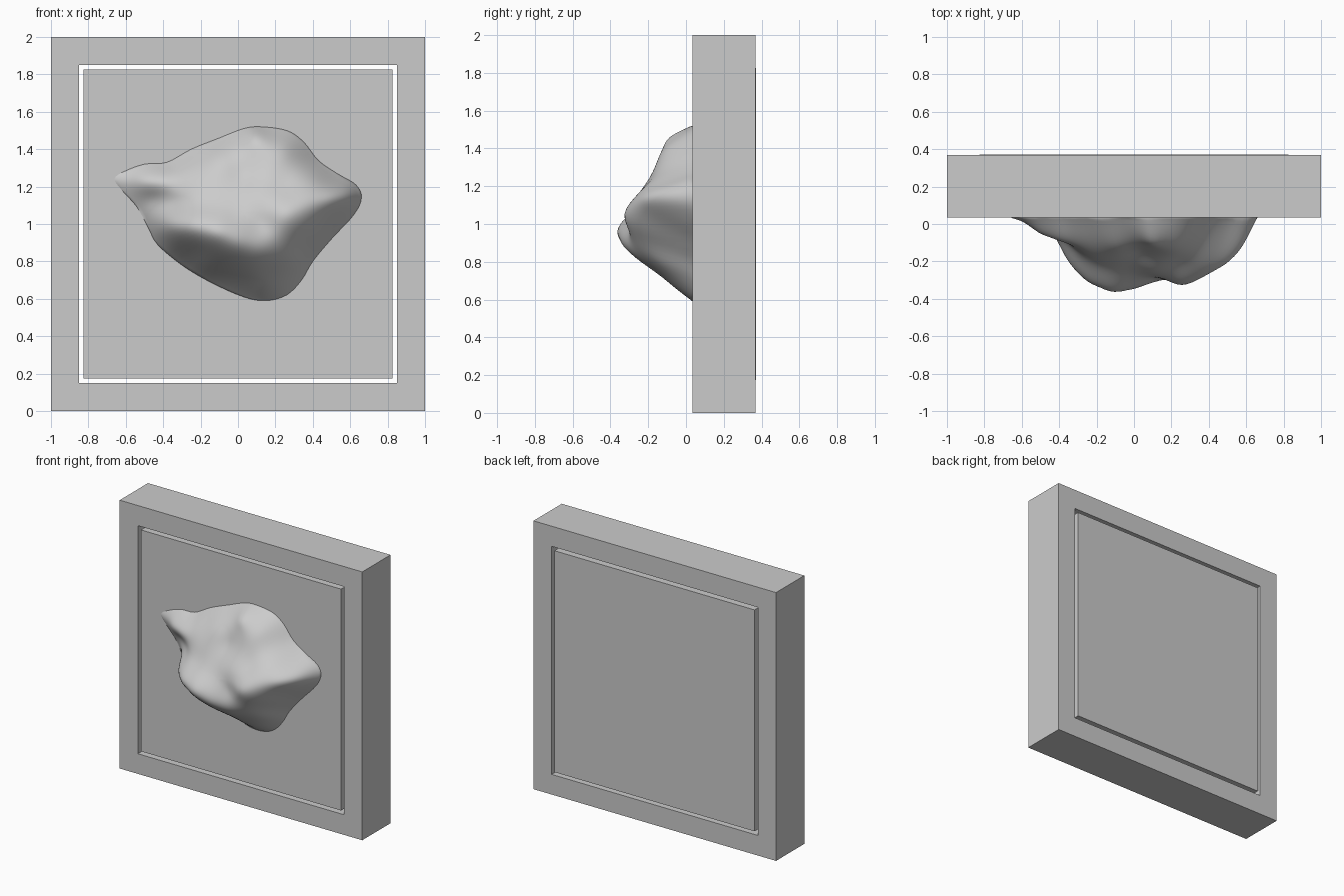
import bpy
import bmesh
from mathutils import Vector

cube = bpy.data.objects.get("Cube")
if cube:
    bpy.data.objects.remove(cube, do_unlink=True)

FRONT, BACK, MIDDLE = 0.035, 0.368, 1.0


def make_object(name, bm):
    bmesh.ops.recalc_face_normals(bm, faces=bm.faces[:])
    mesh = bpy.data.meshes.new(name)
    bm.to_mesh(mesh)
    bm.free()
    obj = bpy.data.objects.new(name, mesh)
    bpy.context.collection.objects.link(obj)
    return obj


def square_loop(bm, half, y):
    corners = [(-1, -1), (1, -1), (1, 1), (-1, 1)]
    return [bm.verts.new((sx * half, y, MIDDLE + sz * half)) for sx, sz in corners]


def bridge(bm, a, b):
    for i in range(len(a)):
        j = (i + 1) % len(a)
        bm.faces.new((a[i], a[j], b[j], b[i]))


# Square outer frame, open through the middle
bm = bmesh.new()
loops = [square_loop(bm, half, y) for half, y in
         ((1.0, FRONT), (1.0, BACK), (0.85, BACK), (0.85, FRONT))]
for i in range(len(loops)):
    bridge(bm, loops[i], loops[(i + 1) % len(loops)])
make_object("frame", bm)

# Inner panel with a narrow gap all around
bm = bmesh.new()
front, back = square_loop(bm, 0.825, FRONT), square_loop(bm, 0.825, BACK + 0.003)
bridge(bm, front, back)
bm.faces.new(front)
bm.faces.new(back)
make_object("panel", bm)

# Rock outline where it meets the panel (x, z)
outline = [Vector(p) for p in (
    (-.66, 1.24), (-.61, 1.28), (-.5, 1.32), (-.38, 1.33), (-.25, 1.4), (-.1, 1.46),
    (.03, 1.51), (.12, 1.52), (.26, 1.5), (.35, 1.44), (.43, 1.34), (.53, 1.27),
    (.63, 1.21), (.66, 1.14), (.62, 1.05), (.5, .92), (.4, .8), (.34, .7),
    (.26, .62), (.15, .59), (.03, .61), (-.15, .69), (-.3, .78), (-.43, .89),
    (-.48, .98), (-.54, 1.09), (-.62, 1.18))]

# Rock relief: ridges, bumps and hollows (x, z, height above panel)
ridges = [
    (-.12, .95, .395), (-.25, .98, .34), (-.36, 1, .22), (0, .89, .37), (.12, .85, .32),
    (.25, 1.05, .36), (.36, 1.1, .32), (.5, 1.15, .235), (.59, 1.16, .13),
    (.1, 1.4, .155), (.25, 1.4, .13), (.1, 1.48, .09), (-.5, 1.23, .085), (-.4, 1.23, .12)]
hollows = [
    (-.2, .85, .22), (-.2, .78, .11), (0, .74, .17), (.16, .74, .18), (.15, .66, .09),
    (.4, .95, .2), (.32, .8, .14), (.13, 1, .325), (-.02, 1.06, .32), (-.17, 1.1, .28),
    (.1, 1.16, .28), (.25, 1.2, .25), (.03, 1.26, .19), (-.1, 1.35, .14),
    (.4, 1.24, .18), (-.2, 1.2, .21), (-.35, 1.1, .15), (-.45, 1.13, .06), (-.3, 1.3, .09)]
points = [(p, 0.0) for p in outline] + [(Vector((x, z)), h) for x, z, h in ridges + hollows]


def kernel(a, b):
    return ((a - b).length_squared + 0.004) ** 0.5


def solve(matrix, values):
    rows = [row + [v] for row, v in zip(matrix, values)]
    n = len(rows)
    for c in range(n):
        best = max(range(c, n), key=lambda r: abs(rows[r][c]))
        rows[c], rows[best] = rows[best], rows[c]
        for r in range(n):
            if r != c:
                f = rows[r][c] / rows[c][c]
                rows[r] = [u - f * v for u, v in zip(rows[r], rows[c])]
    return [rows[i][n] / rows[i][i] for i in range(n)]


weights = solve([[kernel(p, q) for q, _ in points] for p, _ in points],
                [h for _, h in points])


def relief(p):
    return max(0.002, sum(w * kernel(p, q) for w, (q, _) in zip(weights, points)))


def smooth_closed(pts, steps):
    result = []
    for i in range(len(pts)):
        a, b, c, d = (pts[(i + k) % len(pts)] for k in range(-1, 3))
        for s in range(steps):
            t = s / steps
            result.append(b + (c - a) * t / 2 + (a - b * 2.5 + c * 2 - d / 2) * t * t
                          + ((b - c) * 1.5 + (d - a) / 2) * t ** 3)
    return result


# Rock: concentric loops lifted by the relief, sunk slightly into the panel
rim = smooth_closed(outline, 4)
centre = Vector((0.03, 1.06))
RINGS = 28
bm = bmesh.new()
base = [bm.verts.new((p.x, FRONT + 0.03, p.y)) for p in rim]
bm.faces.new(base)
previous = base
for r in range(RINGS):
    scale = 1 - (r / RINGS) ** 1.3
    ring = []
    for p in rim:
        q = centre + (p - centre) * scale
        ring.append(bm.verts.new((q.x, FRONT - (relief(q) if r else 0), q.y)))
    bridge(bm, previous, ring)
    previous = ring
tip = bm.verts.new((centre.x, FRONT - relief(centre), centre.y))
for i in range(len(previous)):
    bm.faces.new((previous[i], previous[(i + 1) % len(previous)], tip))
rock = make_object("rock", bm)
bpy.ops.object.select_all(action='DESELECT')
rock.select_set(True)
bpy.context.view_layer.objects.active = rock
bpy.ops.object.shade_smooth_by_angle(angle=0.9)
